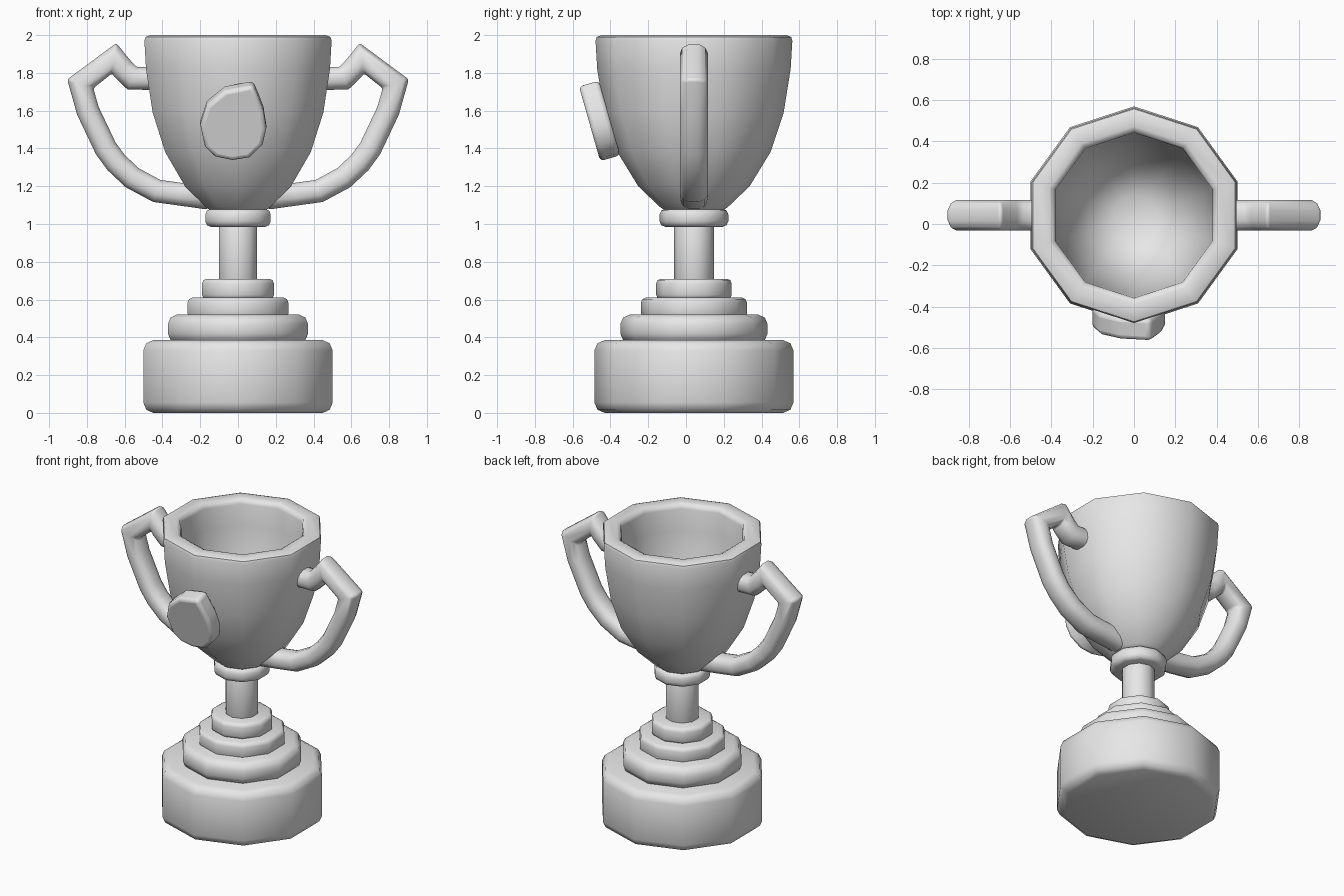
import bpy, bmesh, math
from mathutils import Vector, Matrix

cube = bpy.data.objects.get("Cube")
if cube:
    bpy.data.objects.remove(cube, do_unlink=True)

SIDES = 10
AXIS_Y = 0.042   # the cup axis sits slightly behind the origin

grey = bpy.data.materials.new("plain grey")
grey.use_nodes = True
grey.diffuse_color = (0.8, 0.8, 0.8, 1)
for node in grey.node_tree.nodes:
    if node.type == 'BSDF_PRINCIPLED':
        node.inputs["Base Color"].default_value = grey.diffuse_color


def finish(name, bm, bevel=0):
    """Turn a bmesh into a smooth shaded object."""
    bmesh.ops.remove_doubles(bm, verts=bm.verts, dist=0.0001)
    bmesh.ops.recalc_face_normals(bm, faces=bm.faces)
    mesh = bpy.data.meshes.new(name)
    bm.to_mesh(mesh)
    bm.free()
    mesh.materials.append(grey)
    obj = bpy.data.objects.new(name, mesh)
    bpy.context.collection.objects.link(obj)
    bpy.ops.object.select_all(action='DESELECT')
    obj.select_set(True)
    bpy.context.view_layer.objects.active = obj
    bpy.ops.object.shade_smooth_by_angle(angle=math.radians(50))
    if bevel:
        mod = obj.modifiers.new("rounded edges", 'BEVEL')
        mod.width = bevel
        mod.segments = 3
        mod.limit_method = 'ANGLE'
        mod.angle_limit = math.radians(50)
    return obj


def skin(bm, rings):
    """Bridge successive closed rings of points with quads."""
    rows = [[bm.verts.new(p) for p in ring] for ring in rings]
    for a, b in zip(rows, rows[1:]):
        for i in range(len(a)):
            j = (i + 1) % len(a)
            bm.faces.new((a[i], a[j], b[j], b[i]))
    return rows


def lathe(name, profile):
    """Ten-sided turned part from (radius, height) pairs."""
    angles = [math.pi / 2 + math.tau * k / SIDES for k in range(SIDES)]
    rings = [[(r * math.cos(a), AXIS_Y + r * math.sin(a), z) for a in angles]
             for r, z in profile]
    bm = bmesh.new()
    rows = skin(bm, rings)
    bm.faces.new(rows[0])
    bm.faces.new(rows[-1])
    return finish(name, bm)


def drum(name, r, z0, z1, b):
    """Turned disc with rounded rims."""
    half = [(r - b, 0), (r - b * 0.3, b * 0.3), (r, b)]
    lathe(name, [(q, z0 + h) for q, h in half] +
          [(q, z1 - h) for q, h in reversed(half)])


# Stepped base, stem and collar
drum("base", 0.527, 0.0, 0.385, 0.055)
drum("lower_step", 0.39, 0.37, 0.52, 0.05)
drum("middle_step", 0.28, 0.50, 0.61, 0.025)
drum("upper_step", 0.20, 0.60, 0.71, 0.025)
drum("stem", 0.106, 0.69, 1.0, 0.004)
drum("collar", 0.182, 0.985, 1.08, 0.03)

# Hollow cup: outer wall, rounded rim, inner wall
lathe("cup", [(0.15, 1.07), (0.18, 1.09), (0.295, 1.2), (0.405, 1.38),
              (0.475, 1.59), (0.512, 1.82), (0.521, 1.97), (0.515, 1.99),
              (0.49, 2.0), (0.43, 2.0), (0.408, 1.99), (0.40, 1.965),
              (0.393, 1.82), (0.36, 1.6), (0.295, 1.4), (0.2, 1.27),
              (0.1, 1.22)])


# Handles: a rounded section swept along an angular path
PATH = [(0.45, 1.77), (0.56, 1.772), (0.61, 1.82), (0.655, 1.878),
        (0.835, 1.742), (0.795, 1.6), (0.7, 1.4), (0.645, 1.325),
        (0.56, 1.245), (0.43, 1.175), (0.3, 1.157), (0.16, 1.157)]


def handle(name, side):
    pts = [Vector((x, 0, z)) for x, z in PATH]
    rings = []
    for i, p in enumerate(pts):
        before = (p - pts[max(i - 1, 0)]).normalized()
        after = (pts[min(i + 1, len(pts) - 1)] - p).normalized()
        along = (before + after).normalized()
        across = Vector((along.z, 0, -along.x))
        stretch = 1 / max(along.dot(after or before), 0.75)
        ring = []
        for k in range(12):
            a = math.tau * (k + 0.5) / 12
            c, s = math.cos(a), math.sin(a)
            # Slightly squared round section
            c = math.copysign(abs(c) ** 0.8, c)
            s = math.copysign(abs(s) ** 0.8, s)
            q = p + across * (0.062 * stretch * c)
            ring.append((q.x * side, AXIS_Y + 0.076 * s, q.z))
        rings.append(ring)
    bm = bmesh.new()
    rows = skin(bm, rings)
    bm.faces.new(rows[0])
    bm.faces.new(rows[-1])
    return finish(name, bm, 0.012)


handle("left_handle", 1)
handle("right_handle", -1)

# Plain raised plaque tilted against the front of the cup
OUTLINE = [(0.08, 0.2), (-0.07, 0.17), (-0.165, 0.09), (-0.2, -0.02),
           (-0.175, -0.14), (-0.12, -0.195), (-0.03, -0.215),
           (0.06, -0.2), (0.13, -0.13), (0.15, -0.04), (0.135, 0.06),
           (0.105, 0.14)]
bm = bmesh.new()
rows = skin(bm, [[(x, y, z) for x, z in OUTLINE] for y in (-0.055, 0.055)])
bm.faces.new(rows[0])
bm.faces.new(rows[1])
bmesh.ops.transform(bm, verts=bm.verts,
                    matrix=Matrix.Translation((0, -0.46, 1.555)) @
                    Matrix.Rotation(0.276, 4, 'X'))
finish("front_plaque", bm, 0.022)
